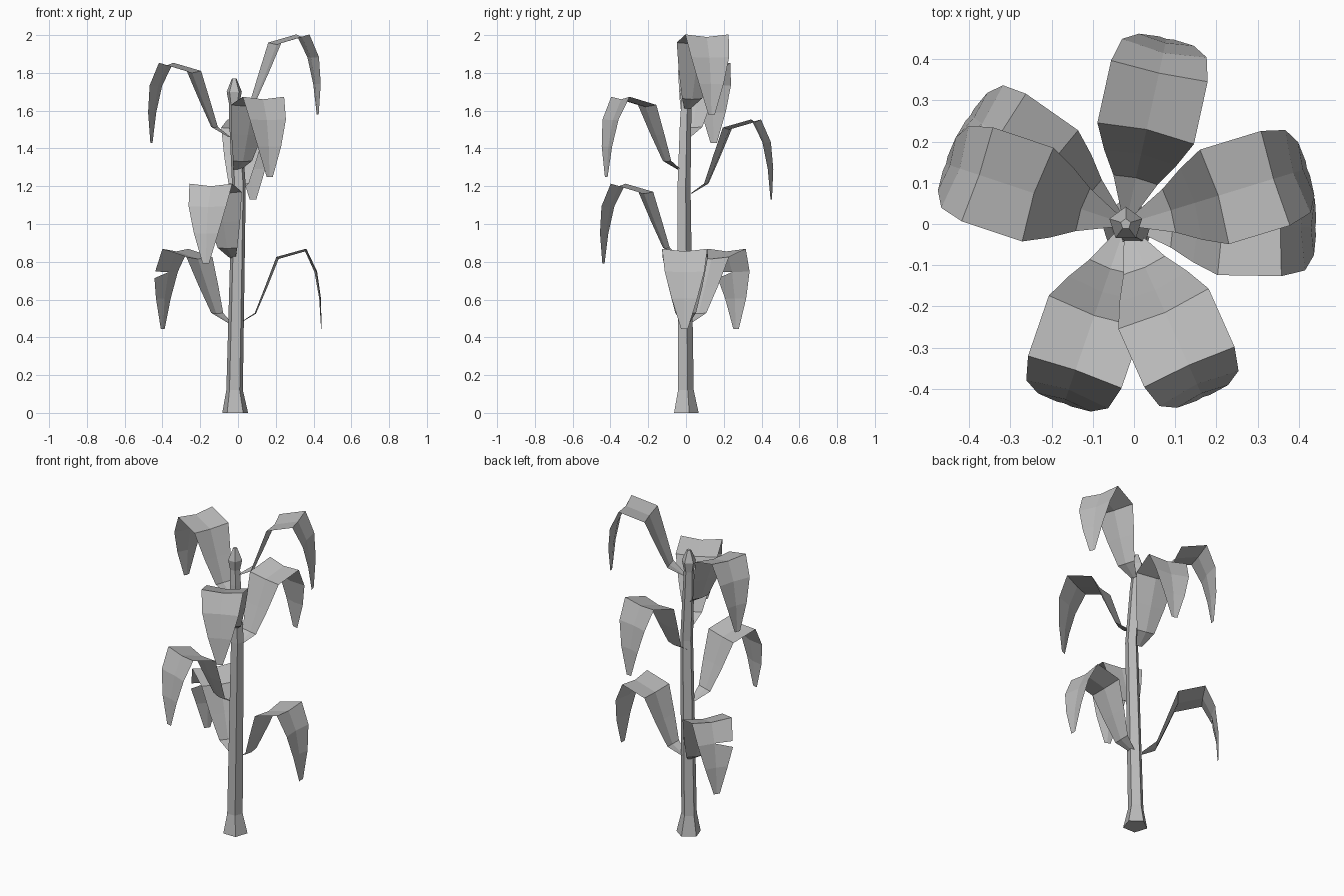
import bpy, bmesh, math
from mathutils import Vector, Matrix

if "Cube" in bpy.data.objects:
    bpy.data.objects.remove(bpy.data.objects["Cube"], do_unlink=True)

grey = bpy.data.materials.new("plain_grey")
grey.use_nodes = True
grey.diffuse_color = (0.5, 0.5, 0.5, 1)
grey.node_tree.nodes["Principled BSDF"].inputs["Base Color"].default_value = (0.5, 0.5, 0.5, 1)


def finish(bm, name):
    mesh = bpy.data.meshes.new(name)
    bm.to_mesh(mesh)
    bm.free()
    mesh.materials.append(grey)
    obj = bpy.data.objects.new(name, mesh)
    bpy.context.scene.collection.objects.link(obj)
    return obj


# Five-sided stalk with a flared foot and a bud tip: (x, y, z, radius)
STALK = [(-0.015, -0.005, 0, 0.072), (-0.018, -0.005, 0.12, 0.046),
         (0.005, -0.014, 1.2, 0.038), (-0.015, -0.005, 1.55, 0.033),
         (-0.02, 0, 1.64, 0.03), (-0.02, 0, 1.7, 0.042), (-0.02, 0, 1.77, 0.013)]


def make_stalk():
    bm = bmesh.new()
    rings = []
    for x, y, z, r in STALK:
        angles = [math.radians(90 + 72 * k) for k in range(5)]
        rings.append([bm.verts.new((x + r * math.cos(a), y + r * math.sin(a), z)) for a in angles])
    for low, high in zip(rings, rings[1:]):
        for k in range(5):
            n = (k + 1) % 5
            bm.faces.new((low[k], low[n], high[n], high[k]))
    bm.faces.new(rings[-1])
    bm.faces.new(rings[0][::-1])
    return finish(bm, "stalk")


# Arched leaf profile: (distance outwards, height, half width)
LEAF = [(0.03, 0, 0.018), (0.115, 0.05, 0.055), (0.175, 0.19, 0.09), (0.235, 0.34, 0.12),
        (0.375, 0.38, 0.12), (0.425, 0.27, 0.105), (0.45, 0.13, 0.068), (0.46, -0.03, 0.018)]
TEAR_ROW = 5


def make_leaf(name, base, angle, torn=False):
    bm = bmesh.new()
    points = [Vector((s, 0, z)) for s, z, w in LEAF]
    rows = []
    for i, p in enumerate(points):
        # Blade edges are lifted off the midrib along the profile normal
        along = points[min(i + 1, len(points) - 1)] - points[max(i - 1, 0)]
        lift = Vector((-along.z, 0, along.x)).normalized() * LEAF[i][2] * 0.12
        side = Vector((0, LEAF[i][2], 0))
        rows.append([bm.verts.new(q) for q in (p + lift - side, p, p + lift + side)])
    for i in range(len(rows) - 1):
        upper, lower = list(rows[i]), rows[i + 1]
        if torn and i == TEAR_ROW:
            upper[2] = bm.verts.new(upper[2].co + Vector((0.005, 0, -0.035)))
        for k in range(2):
            bm.faces.new((upper[k], lower[k], lower[k + 1], upper[k + 1]))
    turn = Matrix.Rotation(math.radians(angle), 4, 'Z')
    bm.transform(Matrix.Translation((-0.02, 0, base)) @ turn)
    return finish(bm, name)


make_stalk()
make_leaf("leaf_top_left", 1.61, 17)
make_leaf("leaf_top_right", 1.46, 161.5)
make_leaf("leaf_upper_front", 1.28, -66)
make_leaf("leaf_middle_back", 1.16, 77.6)
make_leaf("leaf_middle_front", 0.82, -109)
make_leaf("leaf_low_left", 0.475, -1)
make_leaf("leaf_low_torn", 0.475, 145, torn=True)
